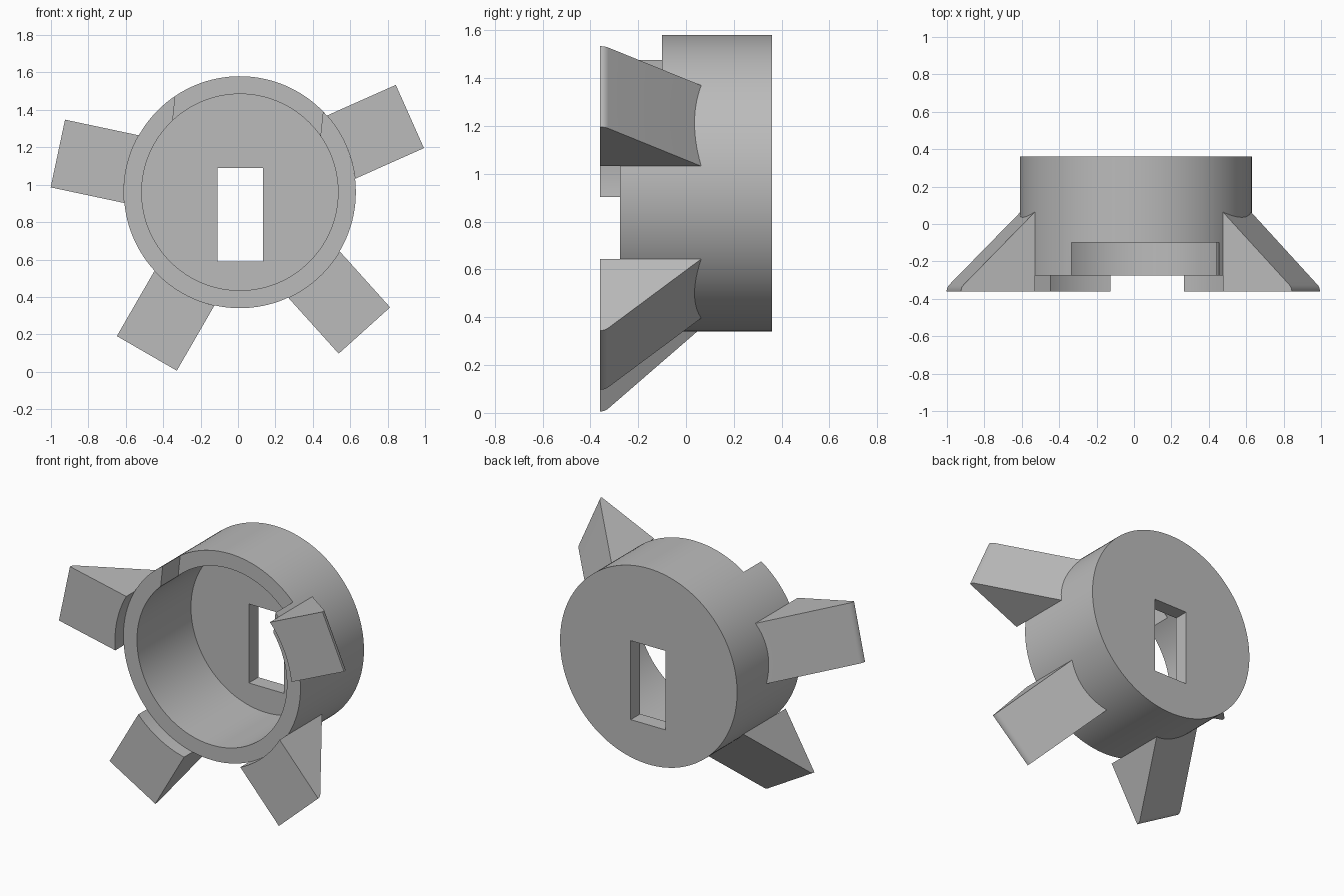
import bpy
import bmesh
from math import cos, sin, pi, radians, sqrt
from mathutils import Matrix, Vector

default = bpy.data.objects.get("Cube")
if default:
    bpy.data.objects.remove(default, do_unlink=True)

CENTRE = Vector((0.01, 0, 0.96))   # drum axis
R_OUT, R_IN = 0.62, 0.525
BACK, FLOOR, RIM, FRONT = 0.36, 0.265, -0.275, -0.36

grey = bpy.data.materials.new("plain grey")
grey.use_nodes = True
grey.diffuse_color = (0.5, 0.5, 0.5, 1)
grey.node_tree.nodes["Principled BSDF"].inputs["Base Color"].default_value = (0.5, 0.5, 0.5, 1)


def make_object(name, bm):
    bmesh.ops.recalc_face_normals(bm, faces=bm.faces)
    mesh = bpy.data.meshes.new(name)
    bm.to_mesh(mesh)
    bm.free()
    mesh.materials.append(grey)
    obj = bpy.data.objects.new(name, mesh)
    bpy.context.collection.objects.link(obj)
    return obj


def cylinder(name, radius, y0, y1):
    bm = bmesh.new()
    place = Matrix.Translation(CENTRE + Vector((0, (y0 + y1) / 2, 0))) @ Matrix.Rotation(pi / 2, 4, 'X')
    bmesh.ops.create_cone(bm, cap_ends=True, segments=128, radius1=radius,
                          radius2=radius, depth=y1 - y0, matrix=place)
    return make_object(name, bm)


def box(name, centre, size, turn=0):
    bm = bmesh.new()
    place = (Matrix.Translation(CENTRE) @ Matrix.Rotation(-radians(turn), 4, 'Y')
             @ Matrix.Translation(centre) @ Matrix.Diagonal((*size, 1)))
    bmesh.ops.create_cube(bm, size=1, matrix=place)
    return make_object(name, bm)


def smooth(obj):
    bpy.ops.object.select_all(action='DESELECT')
    obj.select_set(True)
    bpy.context.view_layer.objects.active = obj
    bpy.ops.object.shade_smooth_by_angle(angle=radians(30))


# Drum: open cup with a key slot in the back and a notch in the rim
drum = cylinder("drum", R_OUT, RIM, BACK)
cutters = [
    cylinder("bore_cutter", R_IN, -0.6, FLOOR),
    box("slot_cutter", (0.0025, 0.3, -0.12), (0.245, 0.4, 0.5)),
    box("notch_cutter", (0, -0.35, 0.6), (0.794, 0.5, 0.8), turn=-6),
]
bpy.context.view_layer.objects.active = drum
for cutter in cutters:
    cutter.hide_render = True
    mod = drum.modifiers.new(cutter.name, 'BOOLEAN')
    mod.operation = 'DIFFERENCE'
    mod.solver = 'EXACT'
    mod.object = cutter
    bpy.ops.object.modifier_apply(modifier=mod.name)
    bpy.data.objects.remove(cutter, do_unlink=True)
smooth(drum)

# Sloped fins: inner end hugs the drum, outer tip is rounded into the slope
HALF_WIDTH, TIP, FILLET, STRIPS = 0.185, 0.995, 0.05, 12
slope_sum = TIP + FRONT + FILLET * (sqrt(2) - 1)


def fin(name, angle):
    a = radians(angle)
    out, side = Vector((cos(a), 0, sin(a))), Vector((-sin(a), 0, cos(a)))
    bm = bmesh.new()
    rings = []
    for i in range(STRIPS + 1):
        t = HALF_WIDTH * (2 * i / STRIPS - 1)
        inner = sqrt(R_OUT ** 2 - t ** 2)
        profile = [(inner, FRONT)]
        for k in range(7):
            b = pi / 4 * k / 6
            profile.append((TIP - FILLET + FILLET * cos(b), FRONT + FILLET * sin(b)))
        profile.append((inner, slope_sum - inner))
        rings.append([bm.verts.new(CENTRE + out * r + side * t + Vector((0, y, 0)))
                      for r, y in profile])
    for p, q in zip(rings, rings[1:]):
        for j in range(len(p)):
            n = (j + 1) % len(p)
            bm.faces.new((p[j], p[n], q[n], q[j]))
    bm.faces.new(rings[0])
    bm.faces.new(rings[-1])
    smooth(make_object(name, bm))


# Five-fold spacing, with the notch taking the top position
for name, angle in (("upper_left_fin", 24), ("upper_right_fin", 168),
                    ("lower_right_fin", 240), ("lower_left_fin", 312)):
    fin(name, angle)
